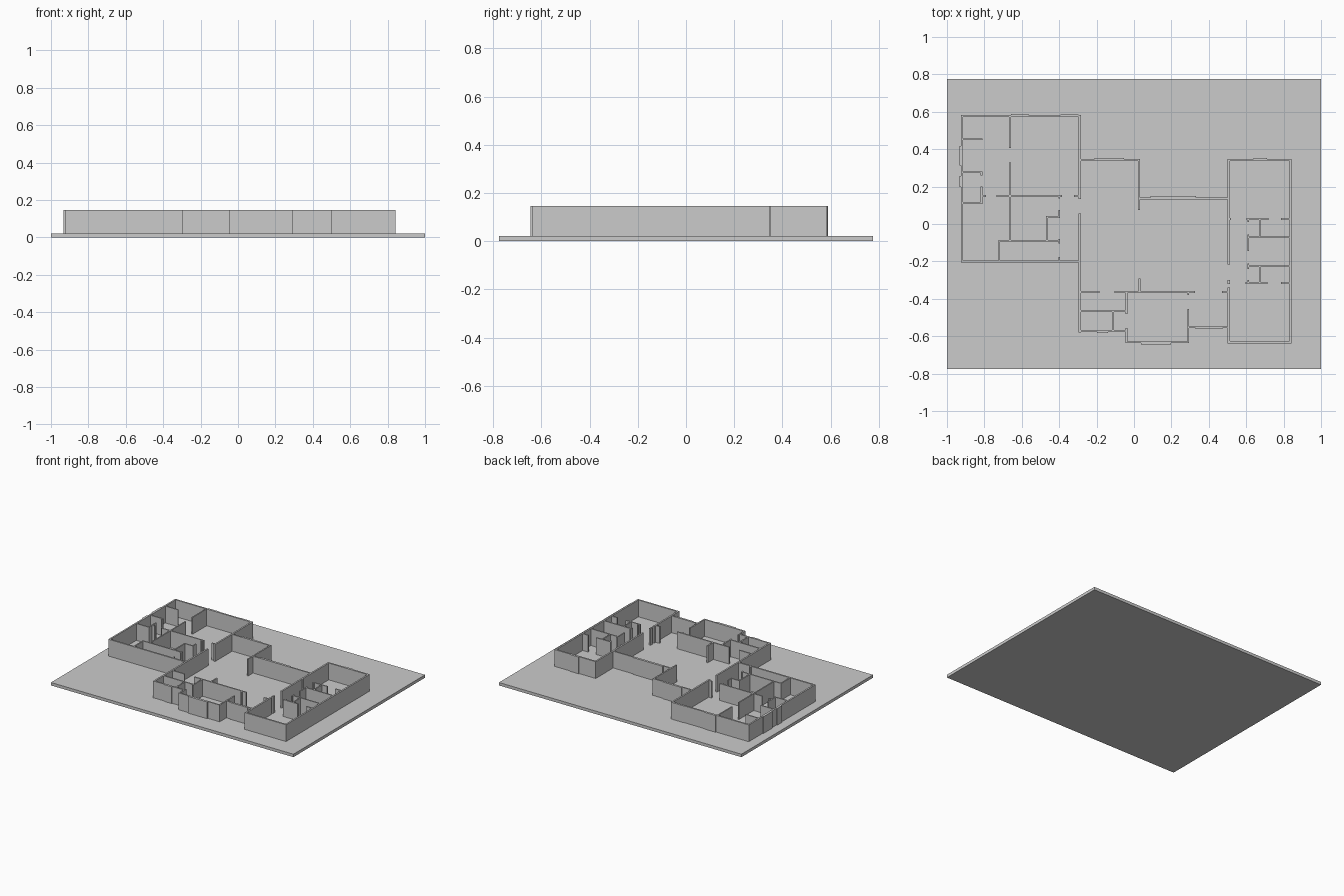
import bpy, bmesh
from mathutils import Matrix

BASE_TOP, WALL_TOP, T = 0.022, 0.147, 0.012


def add_box(bm, x0, x1, y0, y1, z0, z1):
    m = Matrix.Translation(((x0 + x1) / 2, (y0 + y1) / 2, (z0 + z1) / 2))
    m = m @ Matrix.Diagonal((abs(x1 - x0), abs(y1 - y0), z1 - z0, 1))
    bmesh.ops.create_cube(bm, size=1, matrix=m)


def finish(bm, name):
    mesh = bpy.data.meshes.new(name)
    bm.to_mesh(mesh)
    bm.free()
    bpy.context.collection.objects.link(bpy.data.objects.new(name, mesh))


def walls(name, across, along, t=T):
    """across: (y, x0, x1) runs; along: (x, y0, y1) runs."""
    bm = bmesh.new()
    h = t / 2
    for y, a, b in across:
        add_box(bm, a - h, b + h, y - h, y + h, BASE_TOP - 0.002, WALL_TOP)
    for x, a, b in along:
        add_box(bm, x - h, x + h, a - h, b + h, BASE_TOP - 0.002, WALL_TOP)
    finish(bm, name)


# ground slab
bm = bmesh.new()
add_box(bm, -1, 1, -0.775, 0.775, 0, BASE_TOP)
finish(bm, "base_slab")

# west wing: outer shell, then partitions
walls("west_outer_walls",
      [(0.577, -0.92, -0.29), (-0.2, -0.92, -0.29)],
      [(-0.92, -0.2, 0.577), (-0.29, 0.14, 0.577), (-0.29, -0.573, 0.05)])
walls("west_partitions",
      [(0.453, -0.92, -0.815), (0.276, -0.92, -0.815), (0.112, -0.92, -0.815),
       (0.15, -0.815, -0.795), (0.15, -0.73, -0.39), (0.15, -0.315, -0.29),
       (-0.09, -0.72, -0.4), (0.037, -0.465, -0.4)],
      [(-0.663, 0.41, 0.577), (-0.663, -0.09, 0.325), (-0.815, 0.265, 0.276),
       (-0.815, 0.112, 0.195), (-0.72, -0.2, -0.09), (-0.465, -0.09, 0.037),
       (-0.4, 0.14, 0.15), (-0.4, 0.037, 0.07), (-0.4, -0.1, -0.085),
       (-0.4, -0.2, -0.18)], 0.009)

# central hall and south rooms
walls("central_walls",
      [(0.342, -0.29, 0.025), (0.137, 0.027, 0.507),
       (-0.363, -0.29, -0.19), (-0.363, -0.1, 0.32), (-0.363, 0.475, 0.507),
       (-0.465, -0.29, -0.04), (-0.573, -0.29, -0.04),
       (-0.632, -0.04, 0.29), (-0.552, 0.29, 0.507)],
      [(0.027, 0.08, 0.342), (0.03, -0.363, -0.297), (-0.113, -0.573, -0.465),
       (-0.04, -0.475, -0.363), (-0.04, -0.632, -0.56),
       (0.29, -0.375, -0.363), (0.29, -0.632, -0.46)], 0.01)

# east wing
walls("east_outer_walls",
      [(0.342, 0.507, 0.837), (-0.632, 0.507, 0.837)],
      [(0.507, -0.21, 0.342), (0.507, -0.632, -0.345), (0.507, -0.315, -0.305),
       (0.837, -0.632, 0.342)])
walls("east_partitions",
      [(0.027, 0.605, 0.715), (0.027, 0.79, 0.837), (0.027, 0.507, 0.515),
       (-0.07, 0.61, 0.837), (-0.225, 0.61, 0.837), (-0.315, 0.6, 0.71),
       (-0.315, 0.79, 0.837)],
      [(0.61, 0.015, 0.027), (0.61, -0.14, -0.06), (0.61, -0.235, -0.215),
       (0.61, -0.315, -0.305), (0.673, -0.07, 0.027), (0.673, -0.315, -0.225)],
      0.009)

# thicker window bays projecting slightly from the outer walls
walls("window_bays",
      [(0.581, -0.65, -0.57), (0.579, -0.385, -0.305), (0.346, -0.205, -0.06),
       (0.142, 0.095, 0.325), (0.346, 0.645, 0.705), (-0.577, -0.19, -0.145),
       (-0.638, 0.045, 0.19), (-0.555, 0.335, 0.465)],
      [(-0.925, 0.32, 0.41), (-0.925, 0.205, 0.25)], 0.014)
